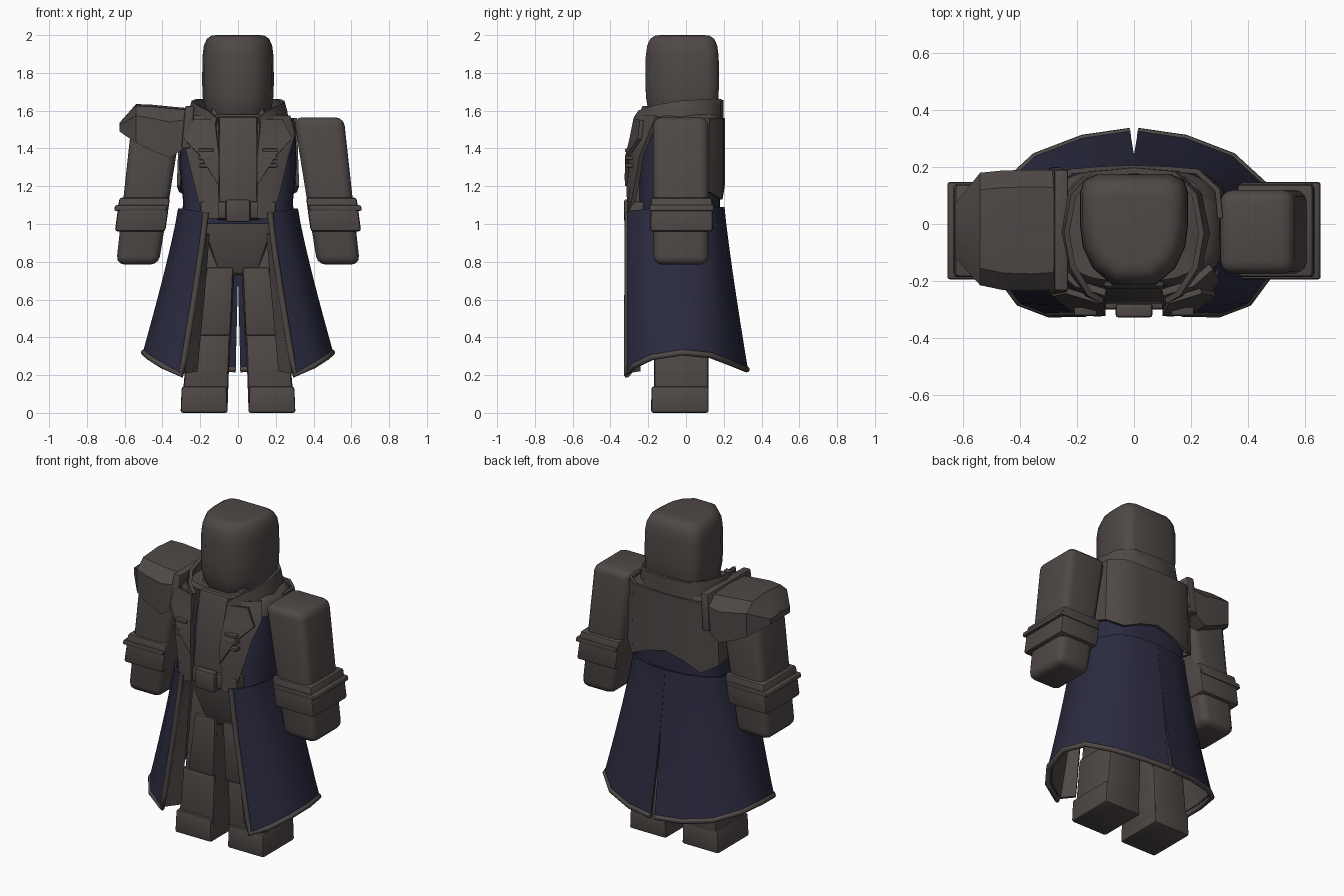
import bpy, bmesh, math

if "Cube" in bpy.data.objects:
    bpy.data.objects.remove(bpy.data.objects["Cube"])


def material(name, rgb):
    m = bpy.data.materials.new(name)
    m.diffuse_color = (*rgb, 1)
    m.use_nodes = True
    m.node_tree.nodes["Principled BSDF"].inputs["Base Color"].default_value = m.diffuse_color
    return m


BROWN = material("dusty brown", (0.078, 0.066, 0.062))
NAVY = material("navy cloth", (0.024, 0.024, 0.052))


def finish(name, bm, mat, thick=0, angle=40):
    bmesh.ops.recalc_face_normals(bm, faces=bm.faces[:])
    me = bpy.data.meshes.new(name)
    bm.to_mesh(me)
    bm.free()
    ob = bpy.data.objects.new(name, me)
    bpy.context.collection.objects.link(ob)
    me.materials.append(mat)
    bpy.ops.object.select_all(action='DESELECT')
    ob.select_set(True)
    bpy.context.view_layer.objects.active = ob
    if thick:
        mod = ob.modifiers.new("thickness", 'SOLIDIFY')
        mod.thickness = thick
        mod.offset = 0
        bpy.ops.object.modifier_apply(modifier=mod.name)
    bpy.ops.object.shade_smooth_by_angle(angle=math.radians(angle))
    return ob


def grid(name, rows, mat, thick=0, closed=False, angle=40):
    """Skin rows of points: a sheet, or a capped loft when closed."""
    bm = bmesh.new()
    vs = [[bm.verts.new(p) for p in r] for r in rows]
    n = len(rows[0])
    for a, b in zip(vs, vs[1:]):
        for i in range(n if closed else n - 1):
            j = (i + 1) % n
            bm.faces.new((a[i], a[j], b[j], b[i]))
    if closed:
        bm.faces.new(vs[0])
        bm.faces.new(vs[-1])
    return finish(name, bm, mat, thick, angle)


def block(name, lo, hi, mat=BROWN, bevel=0.02, seg=2, s=1):
    """Tapered rounded box; lo and hi are (x0, x1, y0, y1, z)."""
    bm = bmesh.new()
    v = [[bm.verts.new((s * x, y, z)) for x, y in ((a, c), (b, c), (b, d), (a, d))]
         for a, b, c, d, z in (lo, hi)]
    bm.faces.new(v[0])
    bm.faces.new(v[1])
    for i in range(4):
        j = (i + 1) % 4
        bm.faces.new((v[0][i], v[0][j], v[1][j], v[1][i]))
    bmesh.ops.recalc_face_normals(bm, faces=bm.faces[:])
    bmesh.ops.bevel(bm, geom=bm.edges[:], offset=bevel, segments=seg,
                    profile=0.5, affect='EDGES', clamp_overlap=True)
    return finish(name, bm, mat)


def oval(hx, y0, y1, z, n=28, e=0.62):
    """Squarish oval ring at height z."""
    out = []
    for i in range(n):
        a = math.tau * i / n
        c, s = math.cos(a), math.sin(a)
        out.append((hx * math.copysign(abs(c) ** e, c),
                    (y0 + y1) / 2 + (y1 - y0) / 2 * math.copysign(abs(s) ** e, s), z))
    return out


def flip(pts, s):
    return [(s * x, y, z) for x, y, z in pts]


# Head: faceted footprint narrowing toward the face
half = [(0.075, -0.215), (0.145, -0.155), (0.18, -0.08), (0.19, 0.0), (0.19, 0.11),
        (0.175, 0.155), (0.13, 0.175)]
foot = half + [(-x, y) for x, y in reversed(half)]
head = [(1.57, 0.84), (1.61, 0.93), (1.67, 0.985), (1.75, 1), (1.89, 0.99),
        (1.945, 0.95), (1.98, 0.87), (1.997, 0.74), (2.0, 0.6)]
grid("head", [[(x * k, -0.02 + (y + 0.02) * k, z) for x, y in foot] for z, k in head],
     BROWN, closed=True, angle=50)
block("neck", (-0.15, 0.15, -0.16, 0.14, 1.48), (-0.14, 0.14, -0.15, 0.14, 1.63))

# Coat body, shoulder yoke, shirt and trousers
grid("coat_body", [oval(0.305, -0.25, 0.18, 1.0), oval(0.29, -0.25, 0.18, 1.11),
                   oval(0.31, -0.25, 0.185, 1.3), oval(0.305, -0.23, 0.185, 1.49)],
     NAVY, closed=True)
grid("shoulder_yoke", [oval(0.312, -0.225, 0.192, 1.48), oval(0.30, -0.22, 0.195, 1.54),
                       oval(0.25, -0.2, 0.19, 1.58)], BROWN, closed=True)
block("shirt", (-0.12, 0.12, -0.29, 0, 1.02), (-0.11, 0.11, -0.225, 0, 1.57))
block("trousers_top", (-0.1, 0.1, -0.17, 0.11, 0.73), (-0.21, 0.21, -0.23, 0.13, 1.06))
block("belt", (-0.2, 0.2, -0.3, -0.1, 1.03), (-0.2, 0.2, -0.3, -0.1, 1.12), bevel=0.01)
block("belt_buckle", (-0.065, 0.065, -0.328, -0.28, 1.01),
      (-0.065, 0.065, -0.328, -0.28, 1.13), bevel=0.01)

# Back cape with a scalloped lower edge
cape = [(-0.315, 0.02, 1.2), (-0.305, 0.12, 1.17), (-0.23, 0.185, 1.13), (-0.12, 0.193, 1.18),
        (0, 0.197, 1.21)]
cape += flip(cape[-2::-1], -1)
grid("back_cape", [[(x * (1 - 0.04 * t), y, z + (1.56 - z) * t) for x, y, z in cape]
                   for t in (0, 0.3, 0.6, 1)], BROWN, 0.018)

# Standing collar, one continuous band open at the front
ct = [(0.11, -0.27, 1.56), (0.155, -0.245, 1.6), (0.215, -0.15, 1.63), (0.236, -0.03, 1.65),
      (0.212, 0.1, 1.66), (0.14, 0.175, 1.66), (0, 0.188, 1.655)]
ct += flip(ct[-2::-1], -1)
grid("collar", [ct, [(x * 1.06, y, z - 0.05) for x, y, z in ct],
                [(x * 1.12, y * 1.01, z - 0.13) for x, y, z in ct]], BROWN, 0.02)

# Waist and hem outlines of one coat half, front edge to back centre
waist = [(0.17, -0.31, 1.06), (0.23, -0.28, 1.07), (0.285, -0.2, 1.08), (0.312, -0.04, 1.08),
         (0.298, 0.08, 1.08), (0.23, 0.155, 1.09), (0.12, 0.188, 1.09), (0, 0.198, 1.09)]
hem = [(0.30, -0.312, 0.20), (0.40, -0.275, 0.25), (0.47, -0.18, 0.295), (0.498, -0.02, 0.32),
       (0.46, 0.13, 0.305), (0.345, 0.235, 0.265), (0.18, 0.298, 0.24), (0, 0.322, 0.23)]


def skirt_row(t):
    k = t ** 1.15
    r = [(a[0] + (b[0] - a[0]) * k, a[1] + (b[1] - a[1]) * k, a[2] + (b[2] - a[2]) * t)
         for a, b in zip(waist, hem)]
    x, y, z = r[-1]
    r[-1] = (max(0, t - 0.4) * 0.022, y, z)      # back slit
    return r


ROWS = [skirt_row(i / 10) for i in range(11)]

for s, side in ((1, "left"), (-1, "right")):
    # Coat skirt, front lining and folded facing
    grid(side + "_coat_skirt", [flip(r, s) for r in ROWS], NAVY, 0.012)
    grid(side + "_coat_lining", [flip([(x * 0.965, y * 0.955, z + 0.01) for x, y, z in r[:5]], s)
                                 for r in ROWS[1:]], BROWN, 0.006)
    grid(side + "_coat_facing", [flip([(0.16 + 0.13 * t, -0.305, z - 0.01),
                                       (0.145 + 0.075 * t, -0.245, z)], s)
                                 for t, z in ((0.15, 0.95), (0.5, 0.62), (1, 0.22))],
         BROWN, 0.014)
    # Rounded trim down the front edge and around the hem
    cu = bpy.data.curves.new(side + "_coat_trim", 'CURVE')
    cu.dimensions = '3D'
    cu.bevel_depth = 0.016
    cu.bevel_resolution = 2
    cu.use_fill_caps = True
    path = flip([r[0] for r in ROWS] + ROWS[-1][1:], s)
    sp = cu.splines.new('POLY')
    sp.points.add(len(path) - 1)
    for p, q in zip(sp.points, path):
        p.co = (*q, 1)
    cu.materials.append(BROWN)
    bpy.context.collection.objects.link(bpy.data.objects.new(side + "_coat_trim", cu))

    # Coat front panel: z, outer x, inner y, outer y
    front = [(1.03, 0.18, -0.30, -0.295), (1.2, 0.225, -0.302, -0.262),
             (1.36, 0.262, -0.295, -0.235), (1.47, 0.295, -0.27, -0.19), (1.57, 0.27, -0.24, -0.15)]
    grid(side + "_coat_front", [flip([(0.1, a, z), (0.1 + (x - 0.1) * 0.6, a * 0.65 + b * 0.35, z),
                                      (x, b, z)], s) for z, x, a, b in front], BROWN, 0.025)
    # Pointed lapel
    lapel = [[(0.1, -0.312, 1.2), (0.125, -0.315, 1.24)], [(0.1, -0.312, 1.36), (0.2, -0.31, 1.36)],
             [(0.11, -0.29, 1.45), (0.285, -0.245, 1.45)],
             [(0.12, -0.27, 1.55), (0.235, -0.235, 1.55)]]
    grid(side + "_lapel", [flip(r, s) for r in lapel], BROWN, 0.02)
    # Chest fastenings
    for i, z in enumerate((1.30, 1.34, 1.38)):
        block(f"{side}_fastening_{i}", (0.13, 0.21, -0.322, -0.27, z),
              (0.13, 0.21, -0.322, -0.27, z + 0.02), bevel=0.006, s=s)

    # Sleeve with hand, and cuff
    block(side + "_arm", (0.42, 0.645, -0.172, 0.12, 0.785), (0.295, 0.56, -0.175, 0.12, 1.565),
          bevel=0.045, seg=3, s=s)
    block(side + "_cuff", (0.385, 0.652, -0.19, 0.142, 0.96), (0.36, 0.628, -0.186, 0.14, 1.14),
          bevel=0.015, s=s)
    block(side + "_cuff_band", (0.38, 0.657, -0.194, 0.147, 1.07),
          (0.373, 0.65, -0.194, 0.147, 1.1), bevel=0.008, s=s)

    # Leg, thigh panel, boot shaft and foot
    block(side + "_leg", (0.055, 0.285, -0.16, 0.11, 0.1), (0.008, 0.2, -0.17, 0.11, 0.92), s=s)
    block(side + "_thigh_panel", (0.04, 0.215, -0.185, -0.1, 0.41),
          (0.025, 0.165, -0.19, -0.1, 0.77), bevel=0.012, s=s)
    block(side + "_boot_shaft", (0.055, 0.298, -0.168, 0.12, 0.03),
          (0.042, 0.265, -0.17, 0.118, 0.41), s=s)
    block(side + "_foot", (0.055, 0.304, -0.185, 0.12, 0), (0.06, 0.298, -0.183, 0.12, 0.14),
          bevel=0.012, s=s)

# Shoulder guard on one side: x, front y, back y, low z, top z
guard = [(-0.245, -0.228, 0.188, 1.43, 1.612), (-0.36, -0.235, 0.19, 1.35, 1.622),
         (-0.46, -0.232, 0.188, 1.39, 1.632), (-0.54, -0.215, 0.18, 1.43, 1.635),
         (-0.628, -0.12, 0.07, 1.49, 1.535)]
grid("shoulder_guard", [[(x, a, lo), (x, a, lo + (hi - lo) * 0.7), (x, a + 0.06, hi - 0.01),
                         (x, (a + b) / 2, hi), (x, b - 0.06, hi - 0.01),
                         (x, b, lo + (hi - lo) * 0.7), (x, b, lo)]
                        for x, a, b, lo, hi in guard], BROWN, closed=True, angle=25)
block("guard_strap", (-0.30, -0.25, -0.25, 0.2, 1.40), (-0.28, -0.23, -0.235, 0.19, 1.625),
      bevel=0.01)
